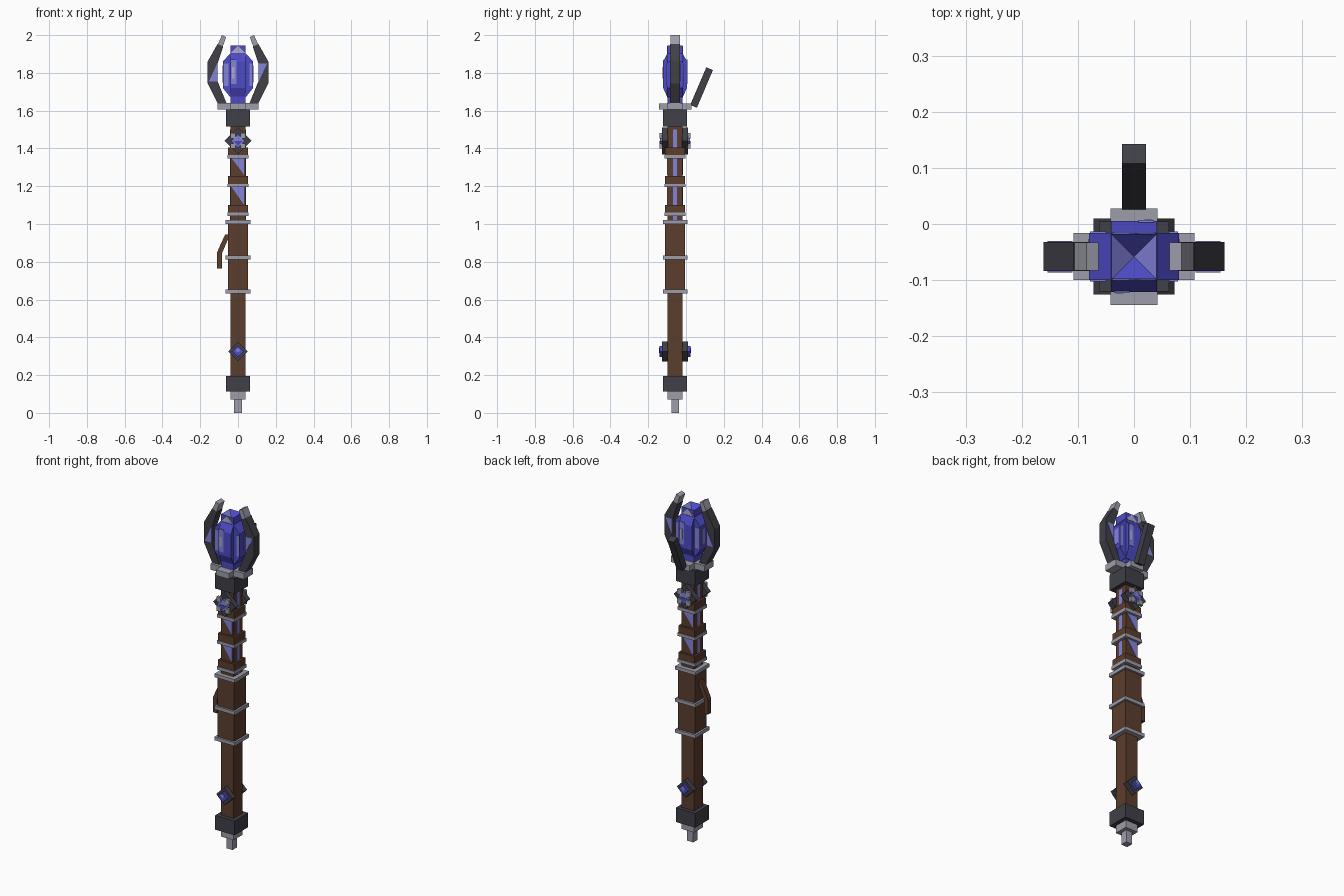
import bpy, bmesh, math
from mathutils import Matrix, Vector

if "Cube" in bpy.data.objects:
    bpy.data.objects.remove(bpy.data.objects["Cube"])

CY = -0.058  # depth of the staff axis


def material(name, rgb):
    m = bpy.data.materials.new(name)
    m.diffuse_color = (*rgb, 1)
    m.use_nodes = True
    m.node_tree.nodes["Principled BSDF"].inputs["Base Color"].default_value = m.diffuse_color
    return m


WOOD = material("brown wood", (0.105, 0.047, 0.026))
IRON = material("dark iron", (0.050, 0.050, 0.064))
STEEL = material("pale steel", (0.34, 0.34, 0.41))
BLUE = material("deep blue", (0.075, 0.07, 0.56))
LIGHT = material("light blue", (0.23, 0.23, 0.72))
PALE = material("pale lavender", (0.42, 0.42, 0.62))


def finish(bm, name, mat):
    bmesh.ops.recalc_face_normals(bm, faces=bm.faces)
    me = bpy.data.meshes.new(name)
    bm.to_mesh(me)
    bm.free()
    ob = bpy.data.objects.new(name, me)
    bpy.context.collection.objects.link(ob)
    me.materials.append(mat)
    return ob


def box(name, mat, hx, hy, z0, z1, x=0, y=0):
    """Box given by half widths and a height range, relative to the axis."""
    bm = bmesh.new()
    bmesh.ops.create_cube(bm, size=1, matrix=Matrix.Translation((x, y + CY, (z0 + z1) / 2))
                          @ Matrix.Diagonal((2 * hx, 2 * hy, z1 - z0, 1)))
    return finish(bm, name, mat)


def prism(name, mat, pts, d0, d1, axis="y"):
    """Profile of (side, z) points extruded along depth (or along x)."""
    bm = bmesh.new()

    def place(p, d):
        return (p[0], d + CY, p[1]) if axis == "y" else (d, p[0] + CY, p[1])
    a = [bm.verts.new(place(p, d0)) for p in pts]
    b = [bm.verts.new(place(p, d1)) for p in pts]
    bm.faces.new(a)
    bm.faces.new(b)
    for i in range(len(pts)):
        j = (i + 1) % len(pts)
        bm.faces.new((a[i], a[j], b[j], b[i]))
    return finish(bm, name, mat)


def diamond(r, z):
    return [(-r, z), (0, z - r), (r, z), (0, z + r)]


# Pommel and shaft
box("end_tip", STEEL, 0.02, 0.02, 0, 0.07)
box("end_collar", STEEL, 0.04, 0.04, 0.07, 0.113)
box("pommel", IRON, 0.0625, 0.0625, 0.113, 0.196)
box("shaft", WOOD, 0.04, 0.04, 0.196, 1.515)

# Grip with its bands
box("grip", WOOD, 0.054, 0.054, 0.643, 1.01)
for z in (0.643, 0.823, 1.01):
    box("grip_band", STEEL, 0.065, 0.065, z - 0.01, z + 0.01)

# Upper wooden collars, each with a thin band at its foot
for z0, z1 in ((1.043, 1.10), (1.195, 1.255), (1.347, 1.405)):
    box("wood_collar", WOOD, 0.052, 0.052, z0 + 0.01, z1)
    box("collar_band", STEEL, 0.056, 0.056, z0, z0 + 0.018)

# Hook on the left side of the grip
prism("hook", WOOD, [(-0.05, 0.945), (-0.068, 0.945), (-0.111, 0.85), (-0.111, 0.765),
                     (-0.085, 0.765), (-0.085, 0.845), (-0.05, 0.925)], -0.015, 0.015)

# Glowing inlays: stripes on the sides, triangles on front and back
for s in (-1, 1):
    box("side_inlay", LIGHT, 0.002, 0.011, 1.02, 1.5, x=s * 0.0405)
    for z0, z1 in ((1.10, 1.195), (1.26, 1.347)):
        tri = [(s * 0.033, z1), (s * -0.033, z1), (s * 0.033, z0)]
        prism("face_inlay", LIGHT, tri, -s * 0.036, -s * 0.0425)

# Gem mounts on front and back
for s in (-1, 1):
    prism("lower_mount", IRON, diamond(0.052, 0.325), s * 0.036, s * 0.068)
    prism("lower_gem", BLUE, diamond(0.03, 0.325), s * 0.06, s * 0.083)
    prism("lower_gem_glint", LIGHT, diamond(0.014, 0.332), s * 0.08, s * 0.085)
    prism("upper_mount", IRON, diamond(0.072, 1.44), s * 0.036, s * 0.068)
    for x in (-0.027, 0.027):
        for z in (1.413, 1.467):
            box("mount_stud", STEEL, 0.014, 0.008, z - 0.014, z + 0.014, x=x, y=s * 0.074)
    prism("upper_gem", LIGHT, diamond(0.036, 1.44), s * 0.06, s * 0.08)
    prism("upper_gem_core", BLUE, [(-0.026, 1.44), (0, 1.414), (0.026, 1.44)], s * 0.078, s * 0.083)

# Head block and cross shaped crown plate
box("head_block", IRON, 0.0625, 0.0625, 1.515, 1.605)
box("crown_plate_wide", STEEL, 0.108, 0.042, 1.605, 1.64)
box("crown_plate_deep", STEEL, 0.042, 0.086, 1.606, 1.639)

# Side claws with tips and triangular inlays
claw = [(0.10, 1.625), (0.161, 1.745), (0.161, 1.86), (0.108, 1.953),
        (0.078, 1.94), (0.108, 1.85), (0.108, 1.755), (0.055, 1.625)]
tip = [(0.106, 1.952), (0.085, 2.0), (0.063, 1.99), (0.08, 1.941)]
for s in (-1, 1):
    prism("claw", IRON, [(s * x, z) for x, z in claw], -0.026, 0.026)
    prism("claw_tip", STEEL, [(s * x, z) for x, z in tip], -0.025, 0.025)
    for d in (-1, 1):
        z = 1.755 if s < 0 else 1.85
        tri = [(s * 0.110, 1.755), (s * 0.110, 1.85), (s * 0.154, z)]
        prism("claw_inlay", LIGHT, tri, d * 0.024, d * 0.028)

# Leaning rear claw
a, b = Vector((0.098, 1.623)), Vector((0.183, 1.822))
n = Vector((b.y - a.y, a.x - b.x)).normalized() * 0.019
prism("rear_claw", IRON, [a - n, a + n, b + n, b - n], -0.021, 0.021, axis="x")


# Crystal: two crossed chamfered slabs around a square core
def slab(w, cut):
    return [(-w, 1.72), (-cut, 1.67), (cut, 1.67), (w, 1.72),
            (w, 1.86), (cut, 1.905), (-cut, 1.905), (-w, 1.86)]


prism("crystal_wide", BLUE, slab(0.08, 0.04), -0.042, 0.042)
prism("crystal_deep", BLUE, slab(0.063, 0.04), -0.041, 0.041, axis="x")

# Core with a hollow four sided top
bm = bmesh.new()
bmesh.ops.create_cube(bm, size=1, matrix=Matrix.Translation((0, CY, 1.792))
                      @ Matrix.Diagonal((0.08, 0.08, 0.306, 1)))
top = max(bm.faces, key=lambda f: f.calc_center_median().z)
center = bmesh.ops.poke(bm, faces=[top])["verts"][0]
center.co.z -= 0.04
core = finish(bm, "crystal_core", BLUE)
core.data.materials.append(LIGHT)
for f in core.data.polygons:
    if 0.1 < f.normal.z < 0.99 and abs(f.normal.x) > 0.1:
        f.material_index = 1

# Bright facets on the crystal
for s in (-1, 1):
    box("facet_light", LIGHT, 0.014, 0.002, 1.74, 1.87, x=s * 0.022, y=s * 0.063)
    box("facet_pale", PALE, 0.007, 0.002, 1.77, 1.83, x=s * 0.026, y=s * 0.064)
    box("wing_facet", LIGHT, 0.014, 0.002, 1.73, 1.85, x=-0.064, y=s * 0.0425)
    box("wing_facet", LIGHT, 0.008, 0.002, 1.73, 1.85, x=0.07, y=s * 0.0425)
    box("side_facet", LIGHT, 0.002, 0.015, 1.75, 1.84, x=s * 0.08, y=0.015)
    prism("top_glint", PALE, [(-0.038, 1.906), (0.038, 1.906), (0, 1.943)], s * 0.038, s * 0.042)
